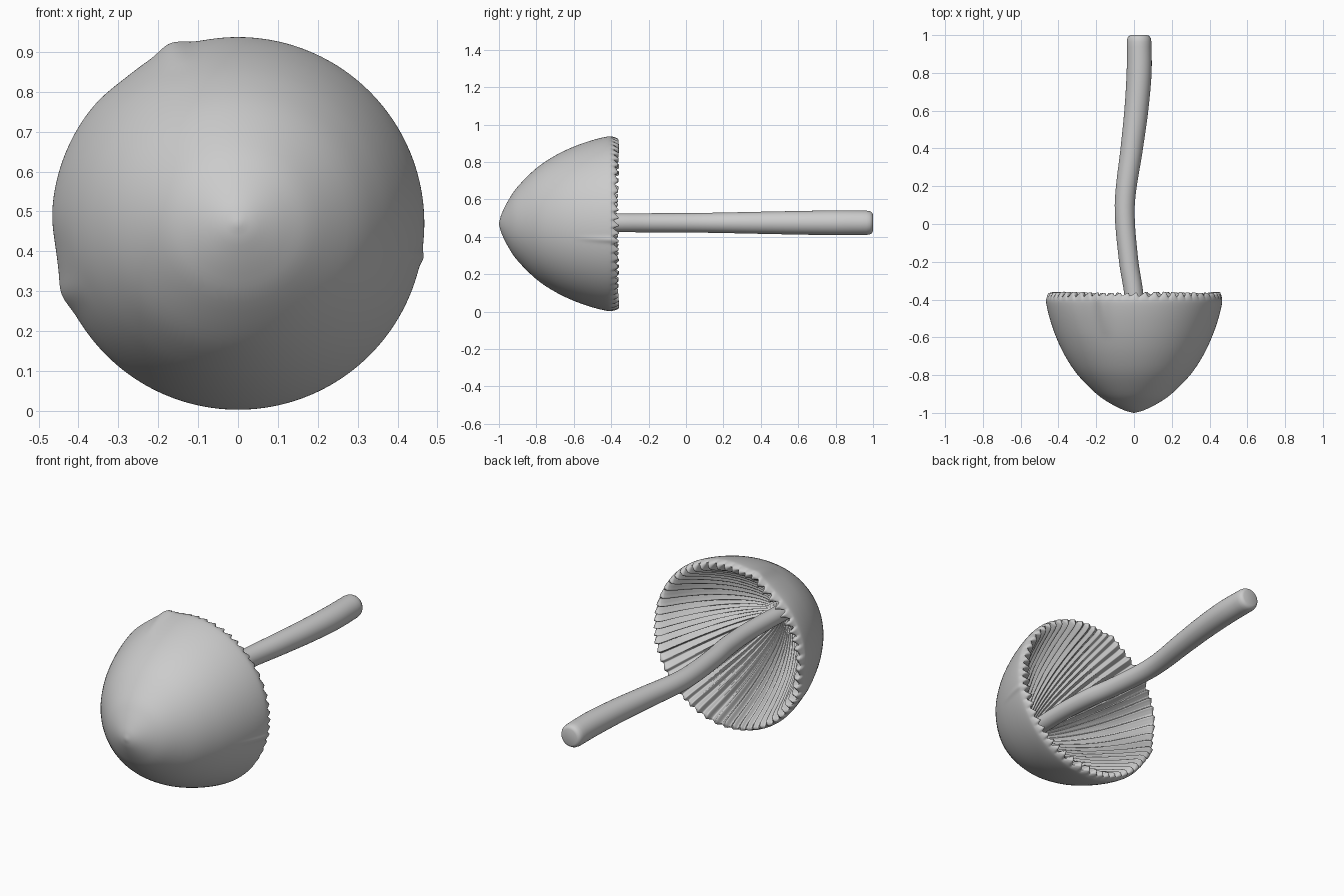
import bpy, bmesh, math
from mathutils import Vector

if "Cube" in bpy.data.objects:
    bpy.data.objects.remove(bpy.data.objects["Cube"])

CZ = 0.47        # height of the mushroom axis
GILLS = 58
SEG = GILLS * 12


def smooth_path(pts, steps):
    """Catmull-Rom interpolation through a list of tuples."""
    p = [Vector(q) for q in pts]
    p = [p[0] * 2 - p[1]] + p + [p[-1] * 2 - p[-2]]
    out = []
    for i in range(1, len(p) - 2):
        a, b, c, d = p[i - 1:i + 3]
        for k in range(steps):
            t = k / steps
            out.append(0.5 * (2 * b + (c - a) * t + (2 * a - 5 * b + 4 * c - d) * t * t
                              + (3 * b - a - 3 * c + d) * t ** 3))
    return out + [p[-2]]


def skin(name, rings, start, end, angle):
    """Join rings of points into a closed smooth surface with end points."""
    bm = bmesh.new()
    vs = [[bm.verts.new(q) for q in ring] for ring in rings]
    n = len(vs[0])
    for a, b in zip(vs, vs[1:]):
        for j in range(n):
            k = (j + 1) % n
            bm.faces.new((a[j], a[k], b[k], b[j]))
    for ring, tip in ((vs[0], start), (vs[-1], end)):
        v = bm.verts.new(tip)
        for j in range(n):
            bm.faces.new((ring[j], ring[(j + 1) % n], v))
    bmesh.ops.recalc_face_normals(bm, faces=bm.faces)
    me = bpy.data.meshes.new(name)
    bm.to_mesh(me)
    bm.free()
    ob = bpy.data.objects.new(name, me)
    bpy.context.collection.objects.link(ob)
    bpy.ops.object.select_all(action='DESELECT')
    ob.select_set(True)
    bpy.context.view_layer.objects.active = ob
    bpy.ops.object.shade_smooth_by_angle(angle=math.radians(angle))
    return ob


def gill(theta, r):
    """Slightly leaning, irregular ripple in -1..1."""
    ph = GILLS * theta + 1.6 * math.sin(3 * theta + 1) + 1.1 * math.sin(7 * theta) + 3 * r
    return math.sin(ph + 0.5 * math.sin(ph)) * (0.8 + 0.25 * math.sin(5 * theta + 2))


def bump(theta):
    """Small dents and corners on the rim."""
    total = 0
    for deg, h, w in ((110.5, 0.016, 5), (128, -0.006, 9), (188, -0.006, 8),
                      (202, 0.010, 5), (-10.5, 0.006, 2)):
        d = (math.degrees(theta) - deg + 180) % 360 - 180
        total += h * math.exp(-(d / w) ** 2)
    return total


# cap: smooth dome outside, rippled hollow inside, profile as (y, radius)
outer = smooth_path([(-0.998, 0.012), (-0.985, 0.055), (-0.95, 0.125), (-0.9, 0.198),
                     (-0.8, 0.297), (-0.7, 0.364), (-0.6, 0.412), (-0.5, 0.447),
                     (-0.42, 0.466), (-0.39, 0.464), (-0.372, 0.455)], 4)
inner = smooth_path([(-0.372, 0.443), (-0.40, 0.425), (-0.5, 0.382), (-0.6, 0.333),
                     (-0.7, 0.272), (-0.8, 0.19), (-0.86, 0.115), (-0.885, 0.045)], 4)
profile = [(q, False) for q in outer] + [(q, True) for q in inner]
rings = []
for (y, r), inside in profile:
    near_rim = max(0, min(1, (y + 0.6) / 0.2))
    lip = max(0, min(1, (y + 0.41) / 0.04))
    ring = []
    for j in range(SEG):
        th = 2 * math.pi * j / SEG
        g = gill(th, r)
        rr = r + bump(th) * near_rim
        yy = y + lip * 0.013 * g
        if inside:
            amp = 0.018 * min(1, r / 0.35)
            rr -= amp * g * 0.8
            yy += amp * g * 0.6 * (1 - lip)
        ring.append((rr * math.cos(th), yy, CZ + rr * math.sin(th)))
    rings.append(ring)
skin("cap", rings, (0, -1, CZ), (0, -0.89, CZ), 80)

# stem: gently S-curved, thicker toward the foot, rows are (x, y, radius)
path = smooth_path([(0.0, -0.93, 0.045), (0.012, -0.6, 0.047), (0.0, -0.38, 0.05),
                    (-0.03, -0.18, 0.051), (-0.049, 0.1, 0.053), (-0.012, 0.4, 0.059),
                    (0.012, 0.6, 0.063), (0.027, 0.8, 0.066), (0.027, 0.965, 0.065)], 6)
path += [Vector(q) for q in ((0.027, 0.983, 0.062), (0.027, 0.995, 0.055), (0.027, 1.0, 0.044))]
rings = []
for i, (x, y, r) in enumerate(path):
    a, b = path[max(0, i - 1)], path[min(len(path) - 1, i + 1)]
    t = Vector((b.x - a.x, b.y - a.y)).normalized()
    z = 0.475
    rings.append([(x + t.y * r * math.cos(u), y - t.x * r * math.cos(u), z + r * math.sin(u))
                  for u in (2 * math.pi * j / 32 for j in range(32))])
skin("stem", rings, (0, -0.93, 0.475), (0.027, 1, 0.475), 60)
